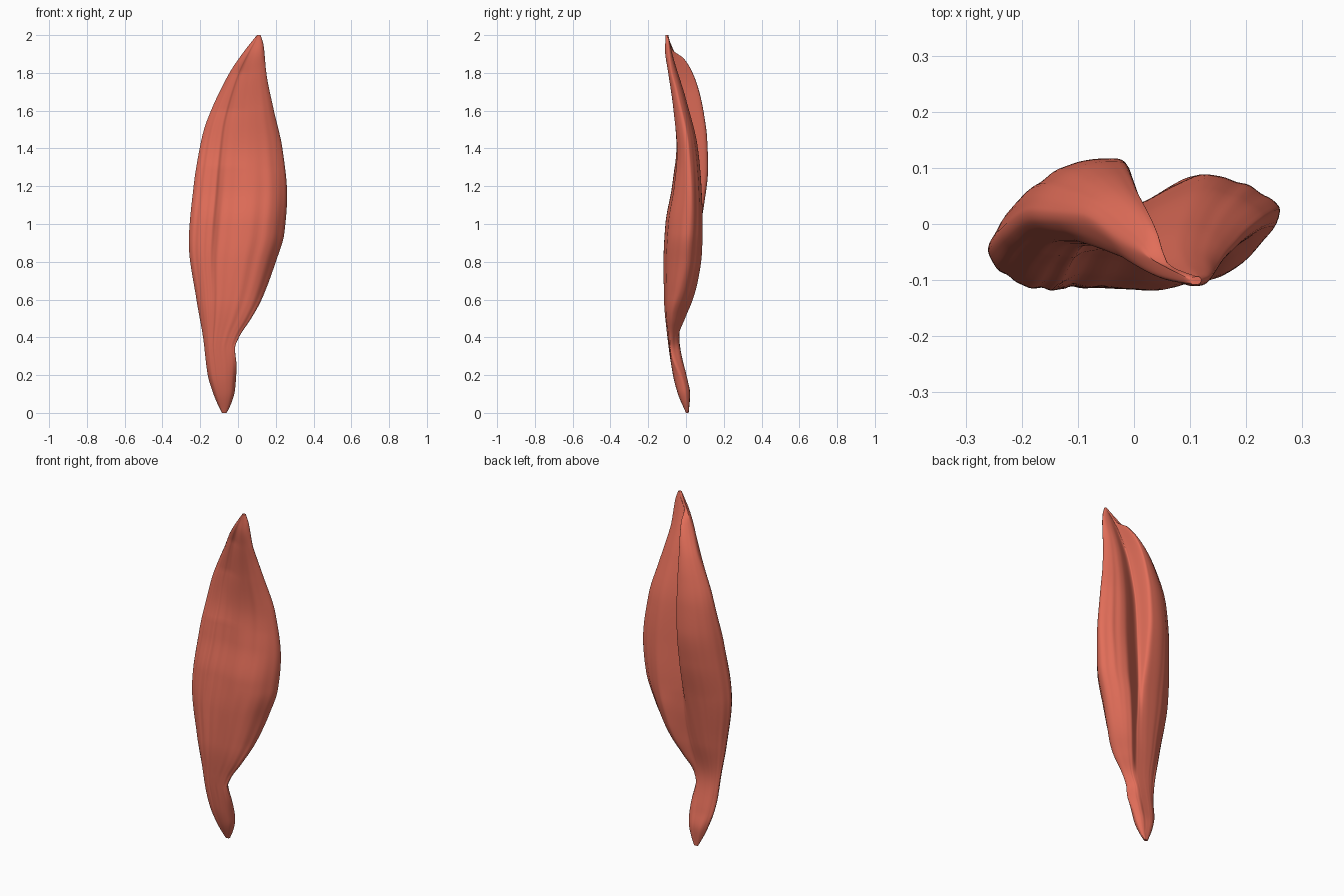
import bpy, bmesh, math

if "Cube" in bpy.data.objects:
    bpy.data.objects.remove(bpy.data.objects["Cube"])

# Profile curves as (height, value) pairs
LEFT = [(0, -.085), (.04, -.105), (.1, -.13), (.2, -.16), (.4, -.185), (.6, -.22), (.9, -.26),
        (1.2, -.235), (1.4, -.203), (1.5, -.18), (1.6, -.143), (1.8, -.045), (1.9, .022), (2, .1)]
RIGHT = [(0, -.06), (.05, -.036), (.12, -.016), (.25, -.008), (.34, -.016), (.4, .005), (.5, .07),
         (.6, .125), (.8, .2), (.95, .245), (1.15, .26), (1.4, .235), (1.6, .19), (1.8, .15),
         (1.95, .135), (2, .12)]
FRONT = [(0, .0), (.1, -.042), (.2, -.068), (.4, -.097), (.6, -.115), (.8, -.117), (1, -.107),
         (1.2, -.072), (1.4, -.052), (1.6, -.067), (1.8, -.095), (1.92, -.112), (2, -.108)]
LEFT_Y = [(0, .01), (.15, -.015), (.3, -.05), (.6, -.06), (.9, -.05), (1.2, -.02),
          (1.5, .015), (1.7, .01), (1.85, -.04), (2, -.1)]
RIGHT_Y = [(0, .01), (.15, -.015), (.35, -.08), (.5, -.075), (.65, -.035), (.8, -.005), (1.15, .02),
           (1.4, .008), (1.7, -.05), (1.82, -.08), (2, -.1)]
RIGHT_BACK = [(0, .014), (.1, .02), (.2, .002), (.3, -.025), (.4, -.04), (.5, -.006), (.6, .035),
              (.7, .062), (.85, .083), (1, .087), (1.2, .08), (1.4, .062), (1.66, 0), (1.9, -.072), (2, -.094)]
LEFT_BACK = [(0, .014), (.1, .022), (.2, 0), (.4, -.035), (.6, 0), (.9, .055), (1.1, .095),
             (1.3, .117), (1.45, .112), (1.6, .092), (1.7, .07), (1.8, .035), (1.88, -.015), (1.92, -.07), (2, -.094)]
GROOVE = [(0, .014), (.1, .02), (.2, 0), (.4, -.036), (.6, -.003), (.8, .025), (1, .034), (1.2, .03),
          (1.4, .02), (1.6, -.01), (1.8, -.055), (1.9, -.078), (2, -.094)]
RIDGE_X = [(0, -.07), (.3, -.08), (.45, -.06), (.7, -.025), (1, -.01), (1.4, -.003), (1.7, .01),
           (1.88, .045), (2, .111)]


def sample(curve, z):
    """Monotone cubic interpolation of a profile curve."""
    n = len(curve)
    i = max(k for k in range(n - 1) if curve[k][0] <= z or k == 0)

    def slope(k):
        return (curve[k + 1][1] - curve[k][1]) / (curve[k + 1][0] - curve[k][0])

    def tangent(k):
        if k in (0, n - 1):
            return slope(min(k, n - 2))
        a, b = slope(k - 1), slope(k)
        return 2 * a * b / (a + b) if a * b > 0 else 0

    (z0, v0), (z1, v1) = curve[i], curve[i + 1]
    h = z1 - z0
    t = (z - z0) / h
    return (v0 * (1 + 2 * t) * (1 - t) ** 2 + h * tangent(i) * t * (1 - t) ** 2
            + v1 * t * t * (3 - 2 * t) + h * tangent(i + 1) * t * t * (t - 1))


def clamp(v):
    return max(0, min(1, v))


def section(z):
    """Control points of the horizontal cross-section, front first."""
    l, r, f, ly, ry, rb, lb, g, x = [sample(c, z) for c in (
        LEFT, RIGHT, FRONT, LEFT_Y, RIGHT_Y, RIGHT_BACK, LEFT_BACK, GROOVE, RIDGE_X)]
    w = r - l
    # Shallow trough in the belly; upper left front recedes behind the tip
    dip = .018 * math.exp(-((z - 1.1) / .35) ** 2)
    top = clamp((z - 1.3) / .3) * clamp((2 - z) / .2)
    tilt = .03 * top
    fl = f + tilt
    edge = .74 + .12 * top
    # The ridge wall spreads out into a smooth back towards the lower tendon
    low = 1 - clamp((z - .4) / .5)
    return [(l, ly), (l + .09 * w, .75 * fl + .25 * ly), (l + .22 * w, fl),
            (l + .35 * w, fl + dip), (l + .62 * w, f + .15 * tilt),
            (l + .87 * w, edge * f + (1 - edge) * ry),
            (r, ry), (r - .1 * w, .7 * rb + .3 * ry), (x + .5 * (r - x), rb),
            (x + (.1 + .12 * low) * (r - x), g + .1 * (rb - g)),
            (x + .004, g + (.2 + .2 * low) * (lb - g)),
            (x - (.04 + .16 * low) * (x - l), lb - .12 * (lb - g)),
            (x - (.2 + .18 * low) * (x - l), lb),
            (x - (.52 + .1 * low) * (x - l), .9 * lb + .1 * ly), (l + .14 * (x - l), .5 * lb + .5 * ly)]


def smooth_loop(p, steps):
    """Closed Catmull-Rom curve through the control points."""
    out, n = [], len(p)
    for i in range(n):
        a, b, c, d = (p[(i + k) % n] for k in (-1, 0, 1, 2))
        for s in range(steps):
            t = s / steps
            out.append([.5 * (2 * b[k] + (c[k] - a[k]) * t + (2 * a[k] - 5 * b[k] + 4 * c[k] - d[k]) * t * t
                              + (3 * b[k] - a[k] - 3 * c[k] + d[k]) * t ** 3) for k in (0, 1)])
    return out


# Muscle belly with its two tendon ends, lofted through the sections
bm = bmesh.new()
rings = []
LEVELS = 120
STEPS = 9
for j in range(LEVELS + 1):
    z = 2 * j / LEVELS
    loop = smooth_loop(section(z), STEPS)
    fade = math.sin(math.pi * z / 2) ** 2
    ring = []
    for k, (x, y) in enumerate(loop):
        a = 2 * math.pi * k / len(loop)
        # Shallow lengthwise fibres, fading out around the back groove
        calm = clamp(abs(k / STEPS - 10.5) - 2)
        fibre = .002 * fade * calm * (math.sin(17 * a + 1.5 * z) + .6 * math.sin(29 * a - 2 * z))
        ring.append(bm.verts.new((x, y + fibre, z)))
    rings.append(ring)
for low, high in zip(rings, rings[1:]):
    for k in range(len(low)):
        m = (k + 1) % len(low)
        bm.faces.new((low[k], low[m], high[m], high[k]))
bm.faces.new(rings[0][::-1])
bm.faces.new(rings[-1])
bmesh.ops.recalc_face_normals(bm, faces=bm.faces)
mesh = bpy.data.meshes.new("muscle")
bm.to_mesh(mesh)
bm.free()
muscle = bpy.data.objects.new("muscle", mesh)
bpy.context.collection.objects.link(muscle)

mat = bpy.data.materials.new("muscle_red")
mat.diffuse_color = (.76, .155, .1, 1)
mat.use_nodes = True
mat.node_tree.nodes["Principled BSDF"].inputs["Base Color"].default_value = mat.diffuse_color
mesh.materials.append(mat)
bpy.context.view_layer.objects.active = muscle
muscle.select_set(True)
bpy.ops.object.shade_smooth_by_angle(angle=math.radians(60))
